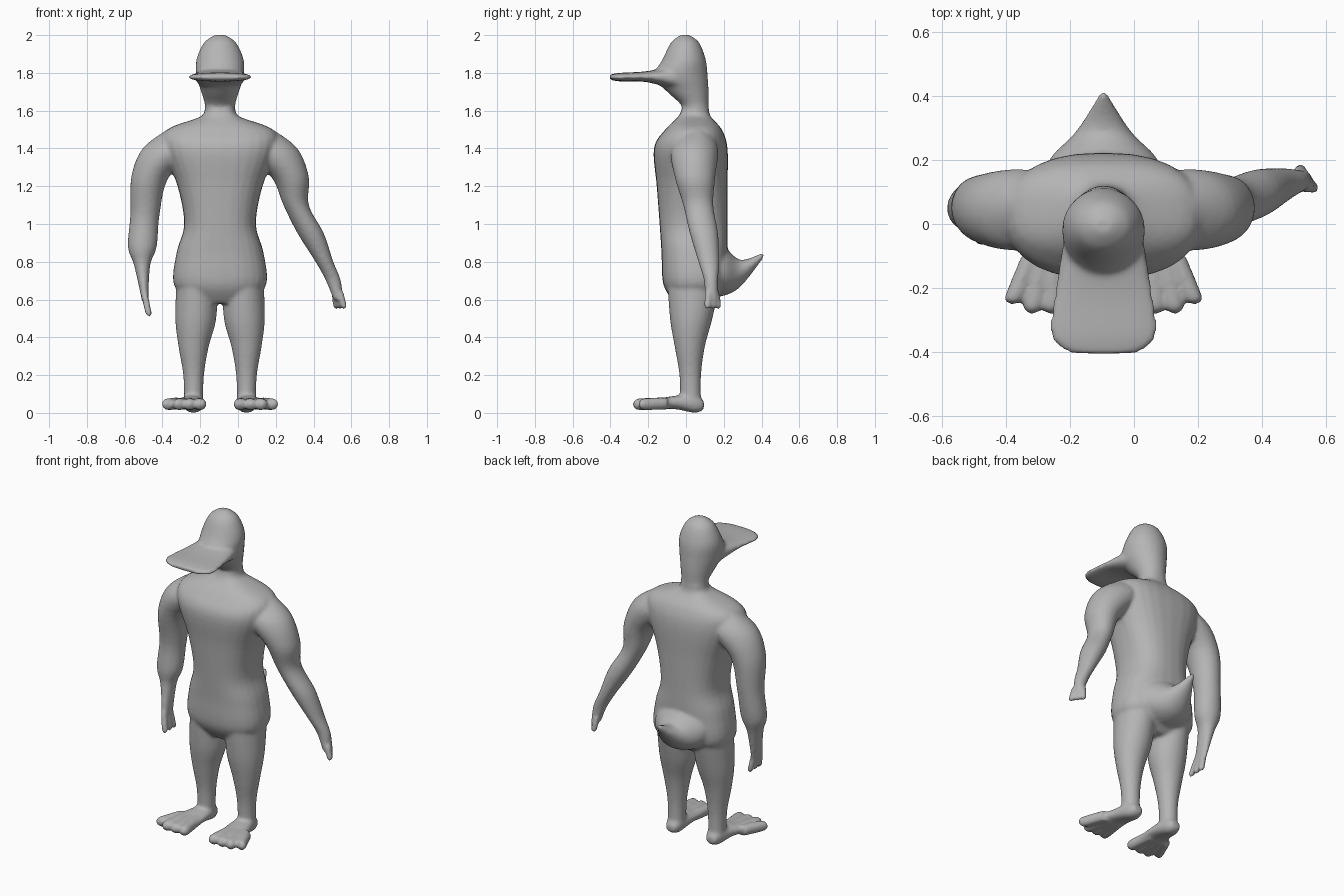
import bpy, bmesh, math
from mathutils import Vector

CENTRE = -0.095   # x of the body's plane of symmetry
SEGMENTS = 28     # points around each cross-section
STEPS = 5         # interpolated rings per pair of cross-sections

if "Cube" in bpy.data.objects:
    bpy.data.objects.remove(bpy.data.objects["Cube"], do_unlink=True)

bm = bmesh.new()


def smooth_rings(rings):
    """Resample the cross-sections with a Catmull-Rom spline."""
    points = [Vector(ring) for ring in rings]
    points = [points[0], *points, points[-1]]
    result = []
    for before, start, end, after in zip(points, points[1:], points[2:], points[3:]):
        leave, arrive = (end - before) / 2, (after - start) / 2
        for step in range(STEPS):
            t = step / STEPS
            ease = t * t * (3 - 2 * t)
            result.append(start.lerp(end, ease)
                          + leave * t * (1 - t) ** 2
                          - arrive * t * t * (1 - t))
    return result + [points[-1]]


def rounded(value, power):
    """Superellipse coordinate; a higher power gives a boxier section."""
    return math.copysign(abs(value) ** (2 / power), value)


def loft(axis, rings, power=2.0, flip=1):
    """Closed skin through rings (position, x min, x max, side min, side max)."""
    loops = []
    for position, x_min, x_max, side_min, side_max in smooth_rings(rings):
        loop = []
        for i in range(SEGMENTS):
            angle = math.tau * i / SEGMENTS
            u = rounded(math.cos(angle), power)
            v = rounded(math.sin(angle), power)
            x = CENTRE + flip * (x_min + x_max + u * (x_max - x_min)) / 2
            side = (side_min + side_max + v * (side_max - side_min)) / 2
            point = (x, side, position) if axis == "z" else (x, position, side)
            loop.append(bm.verts.new(point))
        loops.append(loop)
    faces = [bm.faces.new(loops[0]), bm.faces.new(loops[-1])]
    for low, high in zip(loops, loops[1:]):
        for i in range(SEGMENTS):
            faces.append(bm.faces.new((low[i - 1], low[i], high[i], high[i - 1])))
    bmesh.ops.recalc_face_normals(bm, faces=faces)


def centred(axis, rings, power=2.0):
    """Symmetric loft from (position, half width, side min, side max)."""
    loft(axis, [(position, -half, half, low, high)
                for position, half, low, high in rings], power)


def digit(axis, base, tip, radius, flip):
    """Finger or toe with a rounded end."""
    rings = []
    for along, scale in ((0, 1), (0.8, 1), (0.95, 0.7), (1, 0.3)):
        p, r = base.lerp(tip, along), radius * scale
        position, side = (p.z, p.y) if axis == "z" else (p.y, p.z)
        rings.append((position, p.x - r, p.x + r, side - r, side + r))
    loft(axis, rings, flip=flip)


def arm(flip, lower, knuckle, spread, reach):
    """Shared shoulder, a given lower arm and a fan of three fingers."""
    shoulder = [(1.5, .1, .28, 0, .12), (1.4, .1, .41, -.08, .17),
                (1.25, .27, .47, -.06, .155)]
    loft("z", shoulder + lower, flip=flip)
    for i in (-1, 0, 1):
        base = Vector(knuckle) + Vector(spread) * i
        tip = base + Vector(reach) + Vector(spread) * i / 2
        digit("z", base, tip, .018, flip)


# Torso
centred("z", [
    (.58, .15, -.06, .12), (.68, .245, -.12, .21), (.85, .23, -.13, .22),
    (1, .19, -.14, .22), (1.2, .225, -.155, .22), (1.4, .3, -.17, .22),
    (1.5, .28, -.11, .19), (1.57, .1, -.04, .13), (1.62, .075, -.02, .12)], 2.5)

# Head and neck
centred("z", [
    (1.54, .1, -.03, .13), (1.62, .08, -.02, .12), (1.7, .1, -.1, .12),
    (1.78, .125, -.17, .115), (1.87, .125, -.125, .105),
    (1.96, .085, -.08, .07), (2, .03, -.03, .02)])

# Flat bill that widens towards its tip
centred("y", [
    (-.405, .1, 1.765, 1.79), (-.35, .165, 1.755, 1.8),
    (-.2, .15, 1.75, 1.81), (0, .115, 1.69, 1.85)], 2.3)

# Upturned tail
centred("y", [
    (.1, .19, .61, .92), (.2, .17, .62, .88),
    (.29, .085, .67, .81), (.41, .01, .82, .85)])

for flip in (1, -1):
    # Leg
    loft("z", [
        (.72, .01, .23, -.1, .19), (.5, .02, .237, -.085, .14),
        (.35, .06, .22, -.06, .1), (.2, .085, .195, -.035, .08),
        (.04, .09, .19, -.03, .08)], flip=flip)
    # Foot
    loft("y", [
        (.095, .11, .17, .02, .06), (.05, .09, .19, 0, .1),
        (-.06, .08, .22, .02, .09), (-.22, .08, .3, .025, .065)], 2.3, flip)
    # Fan of toes, the outer one shorter
    for i in range(4):
        base = Vector((.12 + .035 * i, -.1, .05))
        tip = Vector((.1 + .062 * i, -.25 if i == 3 else -.28, .045))
        digit("y", base, tip, .032, flip)

# Right arm hangs straight, palm facing the body
arm(-1, [
    (1.05, .32, .475, -.02, .14), (.88, .335, .488, -.025, .12),
    (.78, .37, .455, -.02, .09), (.6, .38, .415, -.05, .05)],
    knuckle=(.4, 0, .63), spread=(0, .03, 0), reach=(-.025, -.01, -.12))

# Left arm bends outward at the elbow
arm(1, [
    (1.1, .335, .47, -.015, .145), (.95, .41, .55, .02, .17),
    (.8, .505, .6, .065, .175), (.7, .56, .64, .095, .17), (.6, .6, .65, .1, .17)],
    knuckle=(.622, .138, .64), spread=(.014, -.02, 0), reach=(.015, .005, -.09))

# One continuous skin over all the parts
mesh = bpy.data.meshes.new("body")
bm.to_mesh(mesh)
bm.free()
body = bpy.data.objects.new("body", mesh)
bpy.context.collection.objects.link(body)

grey = bpy.data.materials.new("plain_grey")
grey.use_nodes = True
grey.diffuse_color = (.46, .46, .46, 1)
shader = grey.node_tree.nodes["Principled BSDF"]
shader.inputs["Base Color"].default_value = grey.diffuse_color
mesh.materials.append(grey)

skin = body.modifiers.new("Blend parts", "REMESH")
skin.mode = "VOXEL"
skin.voxel_size = .01
skin.use_smooth_shade = True
relax = body.modifiers.new("Soften joins", "SMOOTH")
relax.factor = .5
relax.iterations = 6
mesh.shade_smooth()
